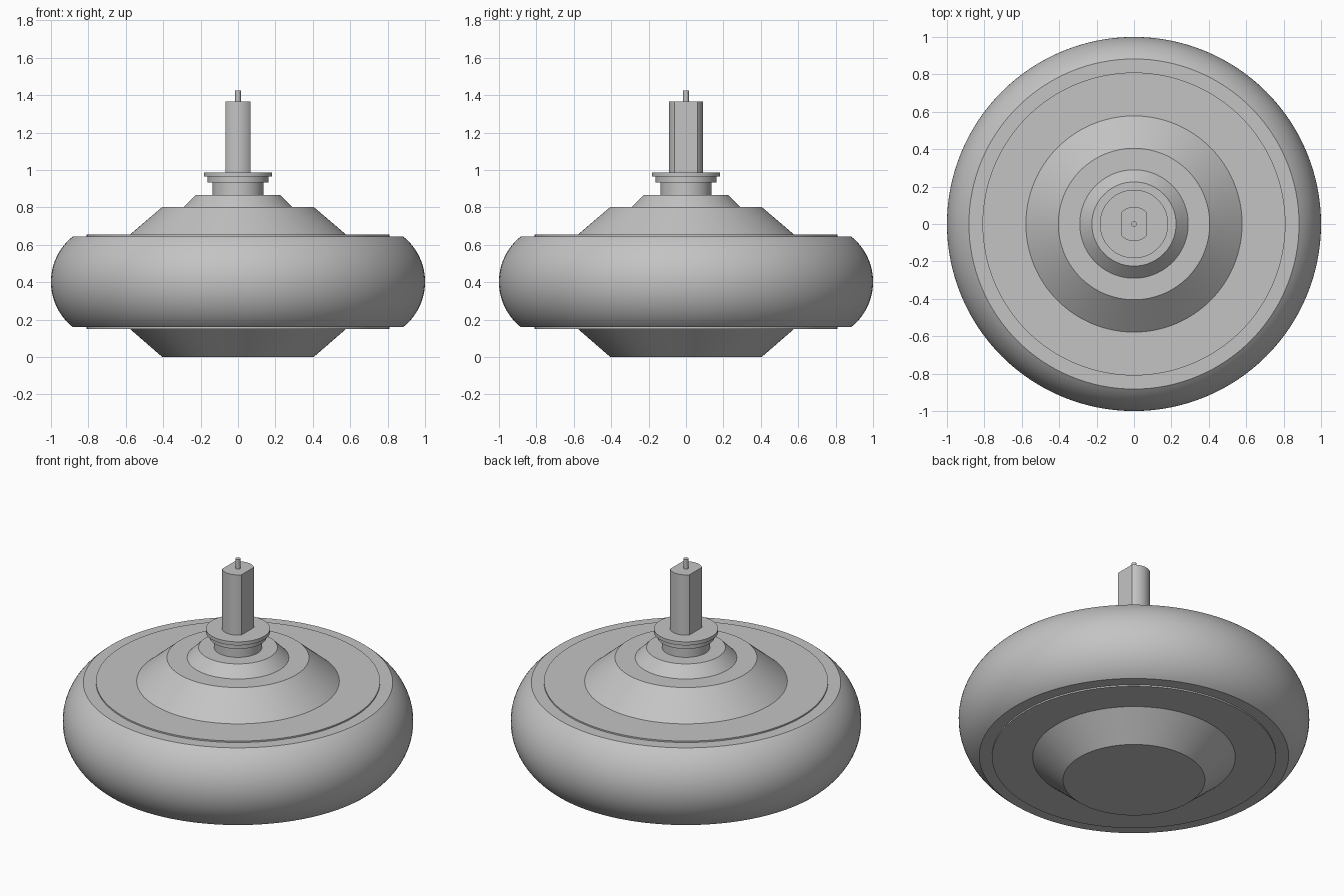
import bpy
import bmesh
import math

cube = bpy.data.objects.get("Cube")
if cube:
    bpy.data.objects.remove(cube, do_unlink=True)

grey = bpy.data.materials.new("plain grey")
grey.use_nodes = True
colour = (0.55, 0.55, 0.55, 1)
grey.diffuse_color = colour
grey.node_tree.nodes["Principled BSDF"].inputs["Base Color"].default_value = colour


def finish(name, bm):
    bmesh.ops.recalc_face_normals(bm, faces=bm.faces[:])
    mesh = bpy.data.meshes.new(name)
    bm.to_mesh(mesh)
    bm.free()
    mesh.materials.append(grey)
    obj = bpy.data.objects.new(name, mesh)
    bpy.context.collection.objects.link(obj)
    bpy.ops.object.select_all(action="DESELECT")
    obj.select_set(True)
    bpy.context.view_layer.objects.active = obj
    bpy.ops.object.shade_smooth_by_angle(angle=math.radians(25))
    return obj


def lathe(name, profile, closed=False, segments=128):
    """Spin (radius, height) points round the z axis."""
    bm = bmesh.new()
    verts = [bm.verts.new((r, 0, z)) for r, z in profile]
    edges = [bm.edges.new(pair) for pair in zip(verts, verts[1:])]
    if closed:
        edges.append(bm.edges.new((verts[-1], verts[0])))
    bmesh.ops.spin(bm, geom=verts + edges, axis=(0, 0, 1), cent=(0, 0, 0),
                   angle=math.tau, steps=segments, use_duplicate=False)
    bmesh.ops.remove_doubles(bm, verts=bm.verts[:], dist=0.0001)
    return finish(name, bm)


# Tyre: rounded tread with flat side walls
MID, HALF, BULGE = 0.402, 0.243, 0.31
sweep = math.asin(HALF / BULGE)
tread = []
for i in range(33):
    a = sweep * (i / 16 - 1)
    tread.append((1 - BULGE + BULGE * math.cos(a), MID + BULGE * math.sin(a)))
lathe("tyre", [(0.7, MID - HALF)] + tread + [(0.7, MID + HALF)], closed=True)

# Hub shell: two side covers with conical bosses
lathe("hub_shell", [(0, 0), (0.405, 0), (0.578, 0.15), (0.81, 0.15),
                    (0.81, 0.654), (0.578, 0.654), (0.405, 0.802), (0, 0.802)])

# Raised cap on the upper cover
lathe("hub_cap", [(0, 0.79), (0.29, 0.79), (0.29, 0.802), (0.225, 0.867), (0, 0.867)])

# Stepped axle collar
lathe("axle_collar", [(0, 0.86), (0.137, 0.86), (0.137, 0.932), (0.163, 0.932),
                      (0.163, 0.964), (0.183, 0.964), (0.183, 0.986), (0, 0.986)])

# Axle: round bar with two flats facing the sides
RADIUS, FLAT = 0.092, 0.068
bm = bmesh.new()
corner = math.acos(FLAT / RADIUS)
outline = []
for side in (0, math.pi):
    for i in range(25):
        a = side + corner + (math.pi - 2 * corner) * i / 24
        outline.append(bm.verts.new((RADIUS * math.cos(a), RADIUS * math.sin(a), 0.97)))
base = bm.faces.new(outline)
top = bmesh.ops.extrude_face_region(bm, geom=[base], use_keep_orig=True)
moved = [g for g in top["geom"] if isinstance(g, bmesh.types.BMVert)]
bmesh.ops.translate(bm, verts=moved, vec=(0, 0, 0.395))
finish("axle", bm)

# Thin pin on the axle end
lathe("axle_pin", [(0, 1.36), (0.015, 1.36), (0.015, 1.425), (0, 1.425)], segments=32)
